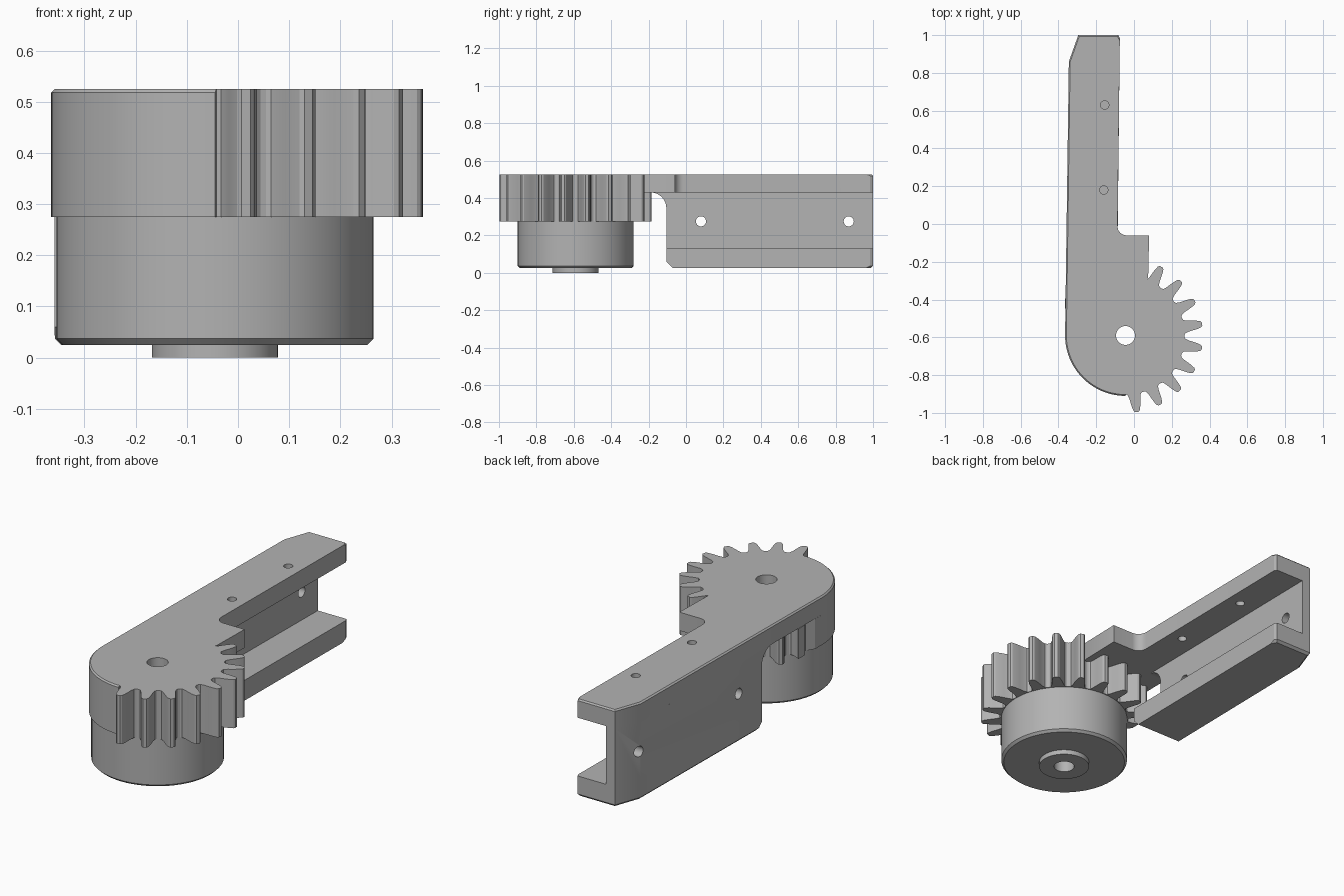
import bpy, bmesh
from math import sin, cos, radians
from mathutils import Matrix, Vector

if "Cube" in bpy.data.objects:
    bpy.data.objects.remove(bpy.data.objects["Cube"])

GX, GY = -0.045, -0.59          # gear axis
ROOT, ARC, BORE = 0.313, 0.32, 0.05
TOP, PLATE, GEAR, BASE = 0.525, 0.43, 0.275, 0.025
LEFT = GX - ARC
CHAMFER = 0.012

grey = bpy.data.materials.new("plain grey")
grey.use_nodes = True
grey.diffuse_color = (0.45, 0.45, 0.45, 1)
grey.node_tree.nodes["Principled BSDF"].inputs["Base Color"].default_value = (0.45, 0.45, 0.45, 1)


def polar(r, deg, cx=GX, cy=GY):
    return (cx + r * cos(radians(deg)), cy + r * sin(radians(deg)))


def arc(r, a, b, n, cx=GX, cy=GY):
    return [polar(r, a + (b - a) * i / n, cx, cy) for i in range(n + 1)]


def finish(name, bm):
    bmesh.ops.recalc_face_normals(bm, faces=bm.faces)
    mesh = bpy.data.meshes.new(name)
    bm.to_mesh(mesh)
    bm.free()
    mesh.materials.append(grey)
    ob = bpy.data.objects.new(name, mesh)
    bpy.context.collection.objects.link(ob)
    return ob


def prism(name, outline, low, high, chamfered=None, chamfer_z=None):
    """Extrude an outline along z; chamfer the rim edges accepted by a rule."""
    bm = bmesh.new()
    face = bm.faces.new([bm.verts.new((x, y, low)) for x, y in outline])
    new = bmesh.ops.extrude_face_region(bm, geom=[face])["geom"]
    bmesh.ops.translate(bm, vec=(0, 0, high - low),
                        verts=[v for v in new if isinstance(v, bmesh.types.BMVert)])
    bmesh.ops.recalc_face_normals(bm, faces=bm.faces)
    if chamfered:
        rim = [e for e in bm.edges
               if all(abs(v.co.z - chamfer_z) < 1e-4 for v in e.verts)
               and chamfered((e.verts[0].co + e.verts[1].co) / 2)]
        bmesh.ops.bevel(bm, geom=rim, offset=CHAMFER, segments=1,
                        affect='EDGES', clamp_overlap=True)
    return finish(name, bm)


def rod(name, centre, radius, length, axis):
    """Cylindrical hole cutter."""
    bm = bmesh.new()
    turn = Vector((0, 0, 1)).rotation_difference(Vector(axis)).to_matrix().to_4x4()
    bmesh.ops.create_cone(bm, cap_ends=True, segments=32, radius1=radius, radius2=radius,
                          depth=length, matrix=Matrix.Translation(centre) @ turn)
    ob = finish(name, bm)
    ob.hide_render = True
    return ob


def cut(ob, cutters):
    bpy.context.view_layer.objects.active = ob
    for cutter in cutters:
        mod = ob.modifiers.new("cut", 'BOOLEAN')
        mod.operation, mod.solver, mod.object = 'DIFFERENCE', 'EXACT', cutter
        bpy.ops.object.modifier_apply(modifier=mod.name)


def teeth(first, count):
    """Outline of consecutive teeth on an eighteen degree pitch."""
    flank = [(ROOT, 8), (0.318, 6.3), (0.335, 5), (0.36, 4.1), (0.385, 3.2), (0.403, 2.3), (0.41, 1.2)]
    pts = []
    for k in range(count):
        mid = first + 18 * k
        pts += [polar(r, mid - a) for r, a in flank]
        pts += [polar(r, mid + a) for r, a in reversed(flank)]
    return pts


# Outline pieces shared by the arm parts
arm_end = [(-0.075, 0.985), (-0.083, 1.0), (-0.295, 1.0), (-0.345, 0.86)]
smooth_side = arc(ARC, 180, 270, 28)


def outer_edge(p):
    return p.x < LEFT + 0.03 or p.y > 0.99 or (p.x < -0.28 and p.y > 0.8) or (
        p.x < GX and p.y < GY)


# Top plate: arm flange, step and the exposed teeth in one piece
outline = smooth_side + teeth(-81.5, 9)[:-1]
outline += [(0.075, -0.282), (0.08, -0.06)]
outline += arc(0.047, 270, 180, 8, -0.04, -0.013)
outline += arm_end
top_plate = prism("top_plate", outline, PLATE, TOP, outer_edge, TOP)

# Gear body under the plate, its hidden teeth trimmed flush with the arm
body = [(max(x, LEFT), y) for x, y in teeth(-81.5, 14)]
gear_body = prism("gear_body", smooth_side + body + [(LEFT, GY + 0.06)], GEAR, PLATE)

# Channel wall and lower flange
wall = prism("channel_wall", [(-0.3595, -0.19), (-0.26, -0.19), (-0.245, 1.0)] + arm_end[2:],
             BASE + 0.105, PLATE)
flange = prism("lower_flange", [(-0.3595, -0.19), (-0.088, -0.19)] + arm_end,
               BASE, BASE + 0.105, outer_edge, BASE)

# Clearance around the gear: rounded top corner, chamfered foot
side = [(-0.3, 0), (-0.045, 0), (-0.105, 0.06)]
side += arc(0.085, 0, 90, 10, -0.19, PLATE - 0.085) + [(-0.3, PLATE)]
clearance = prism("clearance_cutter", side, -0.6, 0.3)
clearance.data.transform(Matrix(((0, 0, 1, 0), (1, 0, 0, 0), (0, 1, 0, 0), (0, 0, 0, 1))))
clearance.hide_render = True

# Holes
bore = rod("bore_cutter", (GX, GY, 0.4), BORE, 1, (0, 0, 1))
plate_holes = [rod("plate_hole_cutter", (x, y, 0.5), 0.022, 0.3, (0, 0, 1))
               for x, y in ((-0.155, 0.63), (-0.16, 0.18))]
wall_holes = [rod("wall_hole_cutter", (-0.3, y, 0.275), 0.027, 0.4, (1, 0, 0))
              for y in (0.08, 0.87)]
cut(top_plate, [bore] + plate_holes)
cut(gear_body, [bore])
cut(wall, [clearance] + wall_holes)
cut(flange, [clearance])
for helper in [clearance, bore] + plate_holes + wall_holes:
    bpy.data.objects.remove(helper)

# Round hub with its bearing boss, turned from a profile
profile = [(BORE, 0), (0.123, 0), (0.123, BASE), (0.298, BASE),
           (0.31, BASE + CHAMFER), (0.31, GEAR), (BORE, GEAR)]
bm = bmesh.new()
ring = [bm.verts.new((GX + r, GY, z)) for r, z in profile]
edges = [bm.edges.new((ring[i - 1], ring[i])) for i in range(len(ring))]
bmesh.ops.spin(bm, geom=ring + edges, cent=(GX, GY, 0), axis=(0, 0, 1),
               angle=radians(360), steps=64)
bmesh.ops.remove_doubles(bm, verts=bm.verts, dist=1e-4)
hub = finish("hub", bm)

# Smooth the curved faces, keep corners crisp
for ob in (top_plate, gear_body, wall, flange, hub):
    bpy.ops.object.select_all(action='DESELECT')
    ob.select_set(True)
    bpy.context.view_layer.objects.active = ob
    bpy.ops.object.shade_smooth_by_angle(angle=radians(25))
